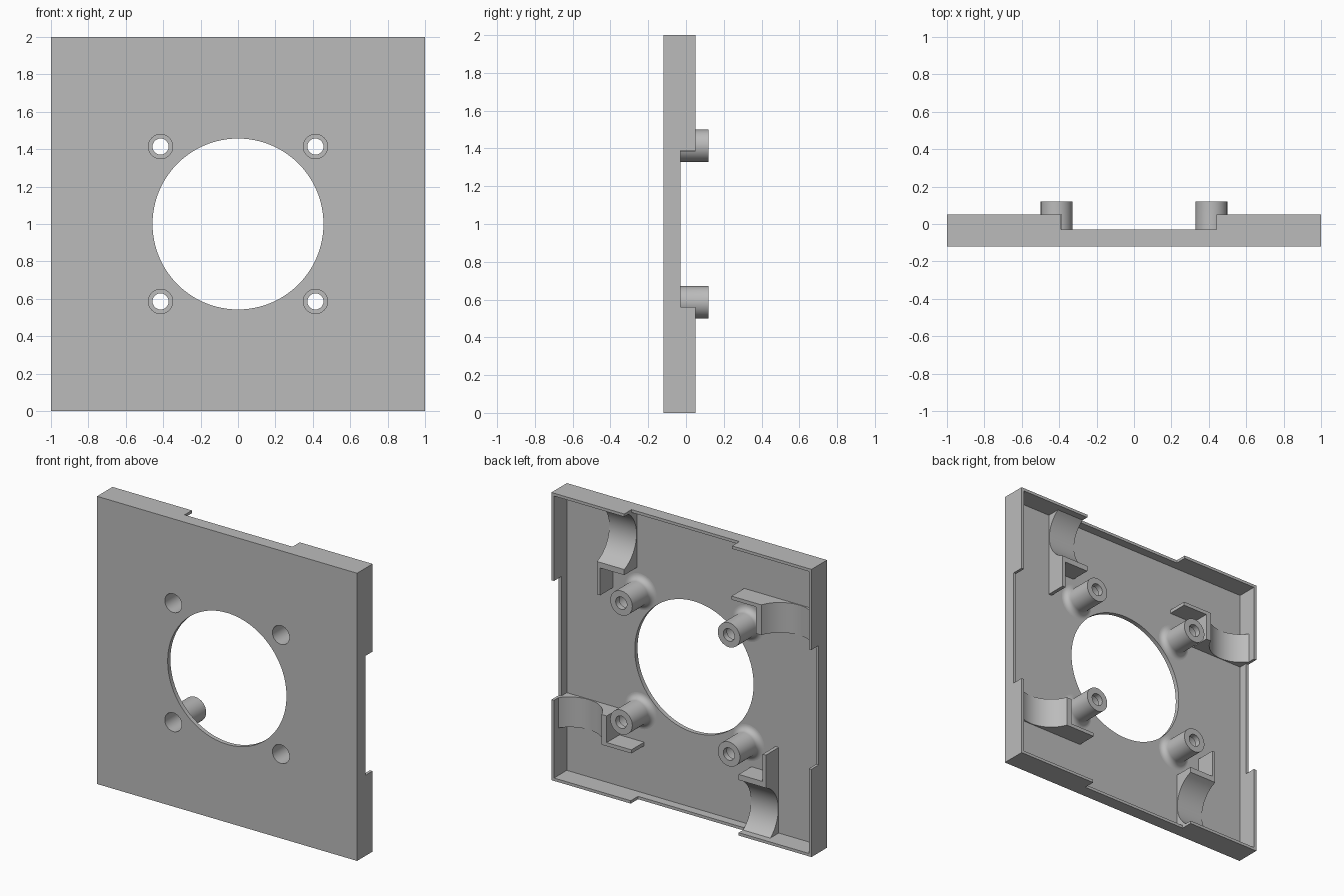
import bpy, bmesh
from math import radians, sin, cos, sqrt, pi
from mathutils import Matrix, Vector

cube = bpy.data.objects.get("Cube")
if cube:
    bpy.data.objects.remove(cube, do_unlink=True)

FRONT, FLOOR, RIM, LIP, TIP = -0.12, -0.09, 0.05, -0.03, 0.12
WALL = 0.02
POST = 0.414
CENTRE = Matrix.Translation((0, 0, 1))

grey = bpy.data.materials.new("plain_grey")
grey.use_nodes = True
grey.diffuse_color = (0.5, 0.5, 0.5, 1)
grey.node_tree.nodes["Principled BSDF"].inputs["Base Color"].default_value = (0.5, 0.5, 0.5, 1)


def make(name, bm):
    """Turn a bmesh, built around the panel centre, into an object."""
    bmesh.ops.recalc_face_normals(bm, faces=bm.faces)
    bm.transform(CENTRE)
    mesh = bpy.data.meshes.new(name)
    bm.to_mesh(mesh)
    bm.free()
    mesh.materials.append(grey)
    obj = bpy.data.objects.new(name, mesh)
    bpy.context.collection.objects.link(obj)
    return obj


def activate(obj):
    bpy.ops.object.select_all(action='DESELECT')
    obj.select_set(True)
    bpy.context.view_layer.objects.active = obj


def box(bm, x, y, z, turn=Matrix()):
    size = Matrix.Diagonal((x[1] - x[0], y[1] - y[0], z[1] - z[0], 1))
    mid = Matrix.Translation([(a + b) / 2 for a, b in (x, y, z)])
    bmesh.ops.create_cube(bm, size=1, matrix=turn @ mid @ size)


def prism(bm, outline, direction):
    """Extrude a closed outline along a vector."""
    face = bm.faces.new([bm.verts.new(p) for p in outline])
    new = bmesh.ops.extrude_face_region(bm, geom=[face], use_keep_orig=True)
    verts = [g for g in new["geom"] if isinstance(g, bmesh.types.BMVert)]
    bmesh.ops.translate(bm, verts=verts, vec=direction)
    return verts


def drill(bm, x, z, radius, sides):
    place = Matrix.Translation((x, FRONT, z)) @ Matrix.Rotation(pi / 2, 4, 'X')
    bmesh.ops.create_cone(bm, cap_ends=True, segments=sides, radius1=radius,
                          radius2=radius, depth=0.2, matrix=place)


turns = [Matrix.Rotation(i * pi / 2, 4, 'Y') for i in range(4)]
corners = [(sx * POST, sz * POST) for sx in (-1, 1) for sz in (-1, 1)]

# Panel: shallow tray with a notched rim, a round opening and screw holes
bm = bmesh.new()
box(bm, (-1, 1), (FRONT, RIM), (-1, 1))
panel = make("panel", bm)

cavity = bmesh.new()
box(cavity, (WALL - 1, 1 - WALL), (FLOOR, 0.2), (WALL - 1, 1 - WALL))
notches = bmesh.new()
for t in turns:
    box(notches, (-0.39, 0.44), (LIP, 0.2), (0.95, 1.05), t)
holes = bmesh.new()
drill(holes, 0, 0, 0.457, 96)
for x, z in corners:
    drill(holes, x, z, 0.065, 48)

for name, cut in (("cavity", cavity), ("notches", notches), ("holes", holes)):
    cutter = make(name + "_cutter", cut)
    cutter.hide_render = True
    activate(panel)
    mod = panel.modifiers.new(name, 'BOOLEAN')
    mod.operation, mod.solver, mod.object = 'DIFFERENCE', 'EXACT', cutter
    bpy.ops.object.modifier_apply(modifier=mod.name)
    bpy.data.objects.remove(cutter, do_unlink=True)
parts = [panel]

# Screw posts: lathed tubes with a stepped bore and a filleted foot
OUT, FILLET = 0.085, 0.04
profile = [(0.065, FLOOR), (0.065, 0.08), (0.043, 0.08), (0.043, TIP), (OUT, TIP)]
for i in range(9):
    a = i / 8 * pi / 2
    profile.append((OUT + FILLET * (1 - cos(a)), FLOOR + FILLET * (1 - sin(a))))
for n, (x, z) in enumerate(corners):
    bm = bmesh.new()
    ring = [bm.verts.new((r, y, 0)) for r, y in profile]
    edges = [bm.edges.new(pair) for pair in zip(ring, ring[1:])]
    bmesh.ops.spin(bm, geom=ring + edges, cent=(0, 0, 0), axis=(0, 1, 0),
                   angle=2 * pi, steps=48, use_duplicate=False)
    bmesh.ops.remove_doubles(bm, verts=bm.verts, dist=0.0005)
    bm.transform(Matrix.Translation((x, 0, z)))
    parts.append(make(f"screw_post_{n + 1}", bm))

# Cradles: curved saddle against the rim, end wall and a side fin
LOW, HIGH, NEAR, FAR = 0.44, 0.65, 0.575, 0.985
MID, AXIS, RADIUS = 0.81, 0.125, 0.21
first = MID - sqrt(RADIUS ** 2 - (AXIS - RIM) ** 2)
outline = [(LOW, FLOOR - 0.01, NEAR), (LOW, RIM, NEAR)]
for i in range(25):
    z = first + (FAR - first) * i / 24
    outline.append((LOW, AXIS - sqrt(RADIUS ** 2 - (z - MID) ** 2), z))
outline.append((LOW, FLOOR - 0.01, FAR))
for n, t in enumerate(turns):
    bm = bmesh.new()
    prism(bm, outline, Vector((HIGH - LOW, 0, 0)))
    bm.transform(t)
    parts.append(make(f"cradle_{n + 1}", bm))
    bm = bmesh.new()
    box(bm, (HIGH - 0.025, HIGH), (FLOOR - 0.01, RIM), (0.385, NEAR + 0.01), t)
    parts.append(make(f"cradle_fin_{n + 1}", bm))

for obj in parts:
    activate(obj)
    bpy.ops.object.shade_smooth_by_angle(angle=radians(30))
